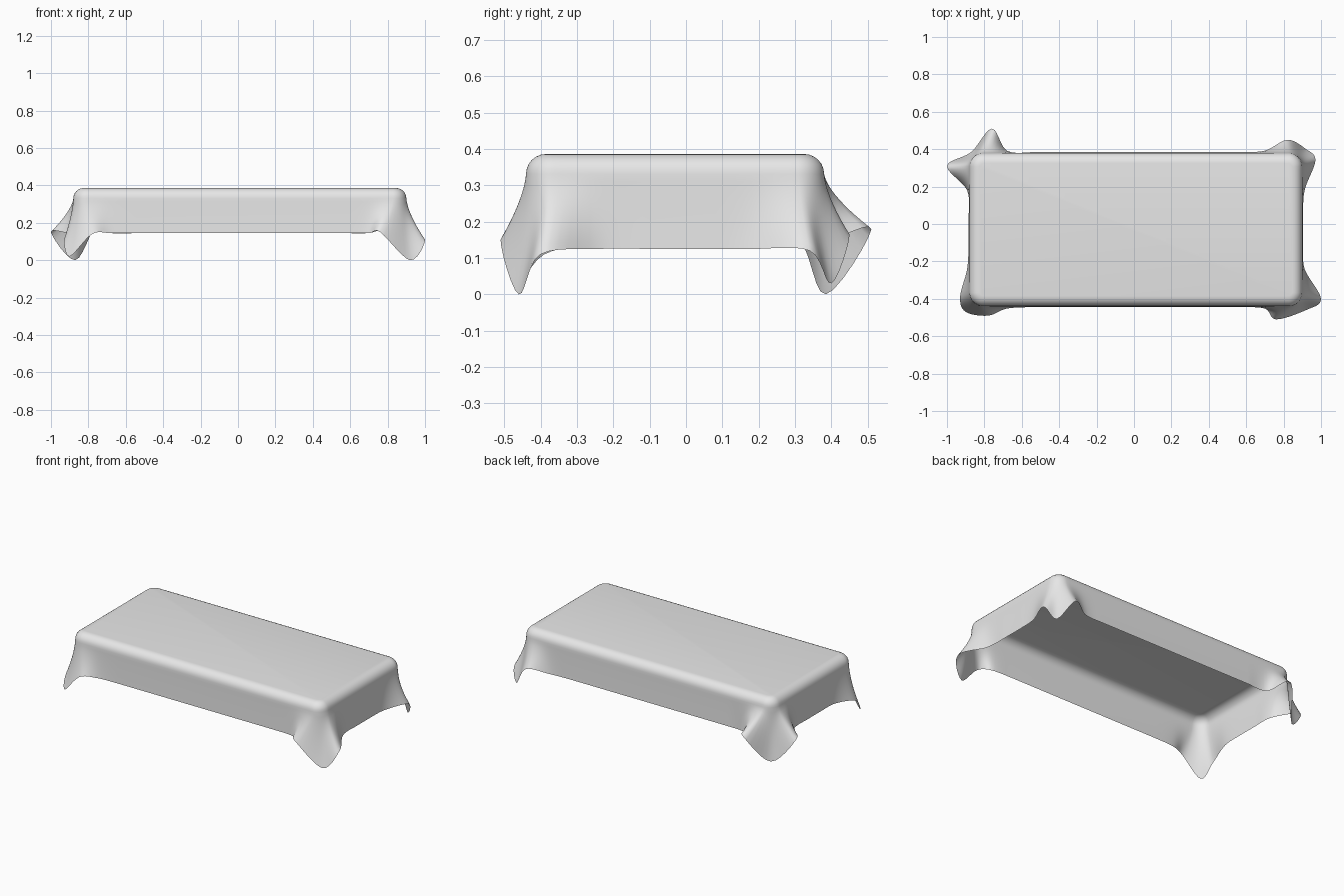
import bpy, bmesh, math
from mathutils import Vector

cube = bpy.data.objects.get("Cube")
if cube:
    bpy.data.objects.remove(cube)

X0, X1, Y0, Y1 = -0.88, 0.90, -0.44, 0.38   # covered block outline
TOP, EDGE, RAD = 0.386, 0.055, 0.075        # top height, edge and corner rounding
REACH, TUCK, FOLD = 0.34, 0.20, 0.07        # distances along the side from a corner
STEPS, WALL_ROWS, EDGE_ROWS = 6, 10, 6
HEMS = [0.14, 0.145, 0.125, 0.145]          # hem height: left, front, right, back

# Corners anticlockwise: position, then first fold, hanging tip, second fold
CORNERS = [
    ((X0, Y0), (-0.93, -0.39, 0.11), (-0.90, -0.47, 0.02), (-0.78, -0.49, 0.14)),
    ((X1, Y0), (0.76, -0.51, 0.15), (0.92, -0.46, 0.00), (1.00, -0.40, 0.11)),
    ((X1, Y1), (0.97, 0.34, 0.12), (0.92, 0.40, 0.03), (0.82, 0.45, 0.165)),
    ((X0, Y1), (-0.76, 0.51, 0.18), (-0.87, 0.385, 0.00), (-1.00, 0.31, 0.15)),
]
DIRS = [Vector((0, -1, 0)), Vector((1, 0, 0)), Vector((0, 1, 0)), Vector((-1, 0, 0))]


def outline(corner, came, goes, d):
    """Point and outward normal at signed distance d around a rounded corner."""
    a = (max(-1, min(1, d / RAD)) + 1) * math.pi / 4
    normal = came * math.sin(a) - goes * math.cos(a)
    if d < -RAD:
        return corner + came * d, normal
    if d > RAD:
        return corner + goes * d, normal
    return corner + (goes - came) * RAD + normal * RAD, normal


def spline(a, b, c, d, t):
    """Smooth curve through b and c."""
    return 0.5 * (2 * b + (c - a) * t + (2 * a - 5 * b + 4 * c - d) * t ** 2
                  + (3 * b - a - 3 * c + d) * t ** 3)


def column(point, normal, hem):
    """One strip of cloth from the top, over the edge and down to the hem."""
    pts = []
    for i in range(EDGE_ROWS + 1):
        b = i / EDGE_ROWS * math.pi / 2
        p = point - normal * EDGE * (1 - math.sin(b))
        p.z = TOP - EDGE * (1 - math.cos(b))
        pts.append(p)
    start = pts[-1]
    for i in range(1, WALL_ROWS + 1):
        t = i / WALL_ROWS
        p = start.lerp(hem, t ** 1.5)
        p.z = start.z + (hem.z - start.z) * t
        pts.append(p)
    return pts


# Trace the cloth strip by strip around the block
columns = []
for i, (xy, first, tip, second) in enumerate(CORNERS):
    corner = Vector((*xy, 0))
    came, goes = DIRS[i], DIRS[(i + 1) % 4]
    along = [-REACH, -TUCK, -FOLD, 0, FOLD, TUCK, REACH]
    hems = []
    for d, given in zip(along, [None, None, first, tip, second, None, None]):
        if given:
            hems.append(Vector(given))
        else:
            p, n = outline(corner, came, goes, d)
            p = p + n * (0.012 if abs(d) == TUCK else 0.004)
            p.z = HEMS[i] if d < 0 else HEMS[(i + 1) % 4]
            hems.append(p)
    padded = [hems[0]] + hems + [hems[-1]]
    for k in range(6):
        for s in range(STEPS if k < 5 else STEPS + 1):
            t = s / STEPS
            hem = spline(*padded[k:k + 4], t)
            hem.z = max(hem.z, 0)
            d = along[k] + (along[k + 1] - along[k]) * t
            columns.append(column(*outline(corner, came, goes, d), hem))

# Skin the strips and close the top
bm = bmesh.new()
grid = [[bm.verts.new(p) for p in col] for col in columns]
for i, right in enumerate(grid):
    left = grid[i - 1]
    for j in range(len(right) - 1):
        bm.faces.new((left[j], left[j + 1], right[j + 1], right[j]))
bm.faces.new([col[0] for col in grid])
bmesh.ops.recalc_face_normals(bm, faces=bm.faces)
top = max(bm.faces, key=lambda f: f.calc_area())
if top.normal.z < 0:
    bmesh.ops.reverse_faces(bm, faces=bm.faces)
mesh = bpy.data.meshes.new("draped_cloth")
bm.to_mesh(mesh)
bm.free()
mesh.shade_smooth()

# Plain light grey fabric
grey = bpy.data.materials.new("light_grey_fabric")
grey.use_nodes = True
colour = (0.8, 0.8, 0.8, 1)
grey.diffuse_color = colour
grey.node_tree.nodes["Principled BSDF"].inputs["Base Color"].default_value = colour
mesh.materials.append(grey)

cloth = bpy.data.objects.new("draped_cloth", mesh)
bpy.context.collection.objects.link(cloth)
